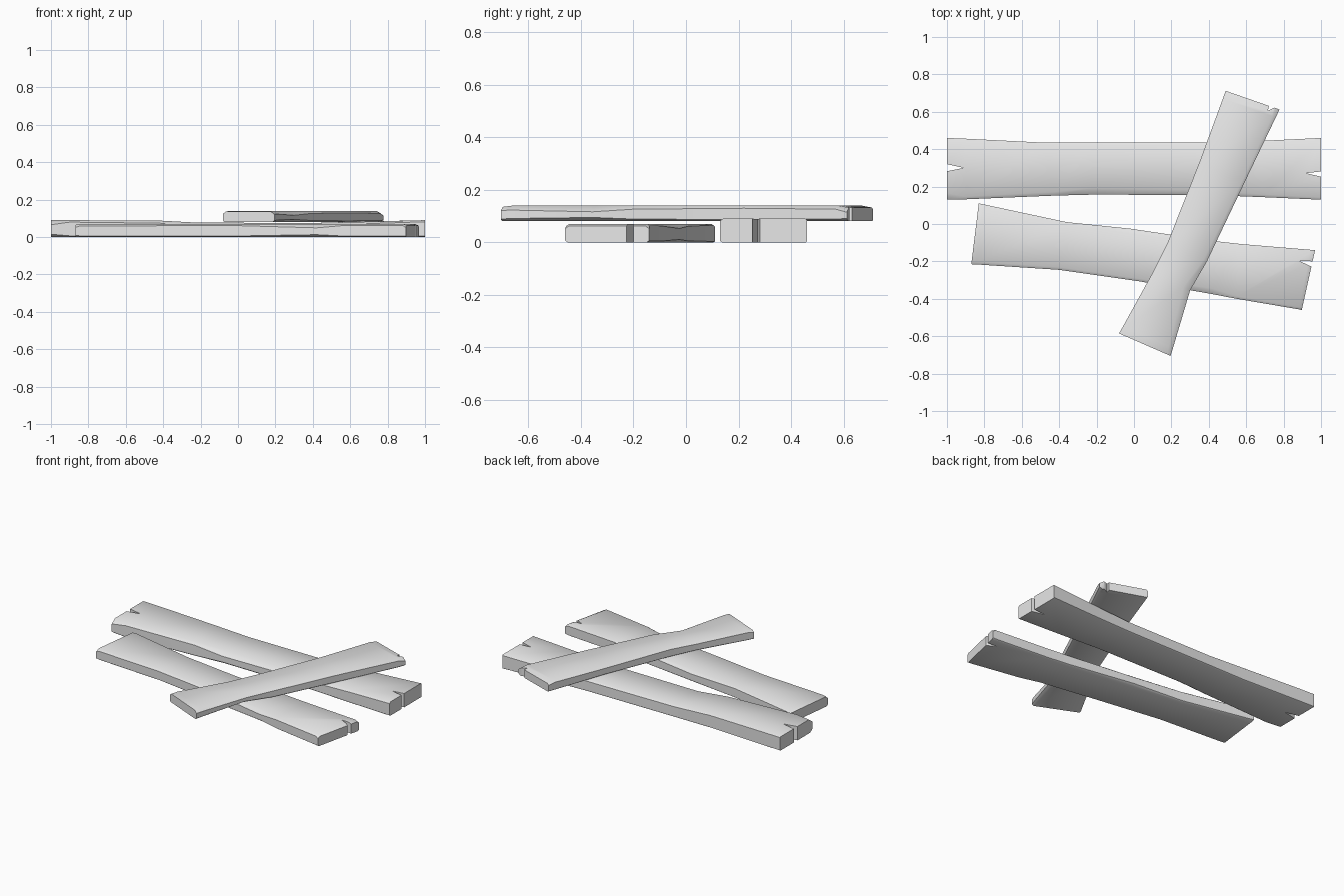
import bpy
import bmesh
import math
from mathutils import Vector

cube = bpy.data.objects.get("Cube")
if cube:
    bpy.data.objects.remove(cube, do_unlink=True)

grey = bpy.data.materials.new("pale_grey_wood")
grey.use_nodes = True
grey.diffuse_color = (0.8, 0.8, 0.8, 1)
bsdf = next(n for n in grey.node_tree.nodes if n.type == "BSDF_PRINCIPLED")
bsdf.inputs["Base Color"].default_value = (0.8, 0.8, 0.8, 1)
bsdf.inputs["Roughness"].default_value = 0.8


def mesh_object(name, bm):
    bmesh.ops.recalc_face_normals(bm, faces=bm.faces)
    mesh = bpy.data.meshes.new(name)
    bm.to_mesh(mesh)
    bm.free()
    mesh.materials.append(grey)
    obj = bpy.data.objects.new(name, mesh)
    bpy.context.collection.objects.link(obj)
    return obj


def plank(name, stations, bottom, chip):
    """Loft worn sections; a station is (edge a, edge b, top, wear a, wear b)."""
    bm = bmesh.new()
    rings = []
    for a, b, top, wear_a, wear_b in stations:
        a, b = Vector(a), Vector(b)
        across = (b - a).normalized()
        h = top - bottom
        ring = []
        for edge, inward, wear, zs in ((a, across, wear_a, (0, 1)), (b, -across, wear_b, (1, 0))):
            drop = min(wear * 0.7, h * 0.4)
            low = [(edge + inward * wear * 0.6, bottom), (edge, bottom + drop * 0.6)]
            high = [(edge, top - drop), (edge + inward * wear, top)]
            side = low + high
            ring += side if zs[0] == 0 else side[::-1]
        rings.append([bm.verts.new((p.x, p.y, z)) for p, z in ring])
    for r, s in zip(rings, rings[1:]):
        for i in range(len(r)):
            j = (i + 1) % len(r)
            bm.faces.new((r[i], r[j], s[j], s[i]))
    bm.faces.new(rings[0])
    bm.faces.new(rings[-1])
    obj = mesh_object(name, bm)

    # Split ends, cut by wedges given as (mouth corner, tip, mouth corner)
    for k, wedge in enumerate(chip):
        bm = bmesh.new()
        face = bm.faces.new([bm.verts.new((x, y, bottom - 0.05)) for x, y in wedge])
        out = bmesh.ops.extrude_face_region(bm, geom=[face])
        for v in out["geom"]:
            if isinstance(v, bmesh.types.BMVert):
                v.co.z += 0.25
        cutter = mesh_object(f"{name}_split_cutter_{k}", bm)
        cutter.hide_render = True
        mod = obj.modifiers.new("split", "BOOLEAN")
        mod.operation = "DIFFERENCE"
        mod.solver = "EXACT"
        mod.object = cutter
        bpy.context.view_layer.objects.active = obj
        bpy.ops.object.modifier_apply(modifier=mod.name)
        bpy.data.objects.remove(cutter, do_unlink=True)

    bpy.ops.object.select_all(action="DESELECT")
    obj.select_set(True)
    bpy.context.view_layer.objects.active = obj
    bpy.ops.object.shade_smooth_by_angle(angle=math.radians(50))
    return obj


# Rear plank, split at both ends
plank("rear_plank", [
    ((-1, 0.13), (-1, 0.46), 0.09, 0.035, 0.006),
    ((-0.9, 0.132), (-0.9, 0.456), 0.09, 0.015, 0.006),
    ((-0.42, 0.152), (-0.48, 0.435), 0.088, 0.02, 0.01),
    ((-0.22, 0.157), (-0.22, 0.435), 0.077, 0.035, 0.012),
    ((0.4, 0.155), (0.4, 0.435), 0.075, 0.025, 0.012),
    ((0.7, 0.143), (0.65, 0.443), 0.082, 0.015, 0.01),
    ((1, 0.13), (1, 0.46), 0.09, 0.012, 0.006),
], 0, [
    ((-1.01, 0.28), (-0.91, 0.3), (-1.01, 0.322)),
    ((1.01, 0.25), (0.92, 0.272), (1.01, 0.282)),
])

# Front plank, split at its left end
plank("front_plank", [
    ((-0.87, -0.215), (-0.83, 0.11), 0.065, 0.02, 0.008),
    ((-0.845, -0.216), (-0.805, 0.105), 0.07, 0.015, 0.008),
    ((-0.4, -0.245), (-0.36, 0.01), 0.07, 0.014, 0.012),
    ((0.02, -0.305), (-0.02, -0.025), 0.07, 0.014, 0.025),
    ((0.42, -0.375), (0.42, -0.09), 0.07, 0.03, 0.012),
    ((0.55, -0.4), (0.57, -0.107), 0.07, 0.014, 0.01),
    ((0.88, -0.456), (0.945, -0.138), 0.07, 0.012, 0.01),
    ((0.897, -0.46), (0.968, -0.14), 0.062, 0.015, 0.015),
], 0, [((0.965, -0.235), (0.885, -0.198), (0.985, -0.2))])

# Crossing plank resting on the other two
plank("crossing_plank", [
    ((-0.08, -0.585), (0.195, -0.705), 0.135, 0.015, 0.02),
    ((-0.06, -0.55), (0.208, -0.665), 0.14, 0.012, 0.025),
    ((0.1, -0.26), (0.3, -0.355), 0.14, 0.02, 0.04),
    ((0.18, -0.1), (0.39, -0.2), 0.14, 0.014, 0.02),
    ((0.35, 0.33), (0.59, 0.22), 0.14, 0.02, 0.015),
    ((0.475, 0.67), (0.758, 0.57), 0.14, 0.012, 0.02),
    ((0.49, 0.712), (0.778, 0.612), 0.132, 0.012, 0.025),
], 0.08, [((0.73, 0.66), (0.715, 0.605), (0.765, 0.63))])
